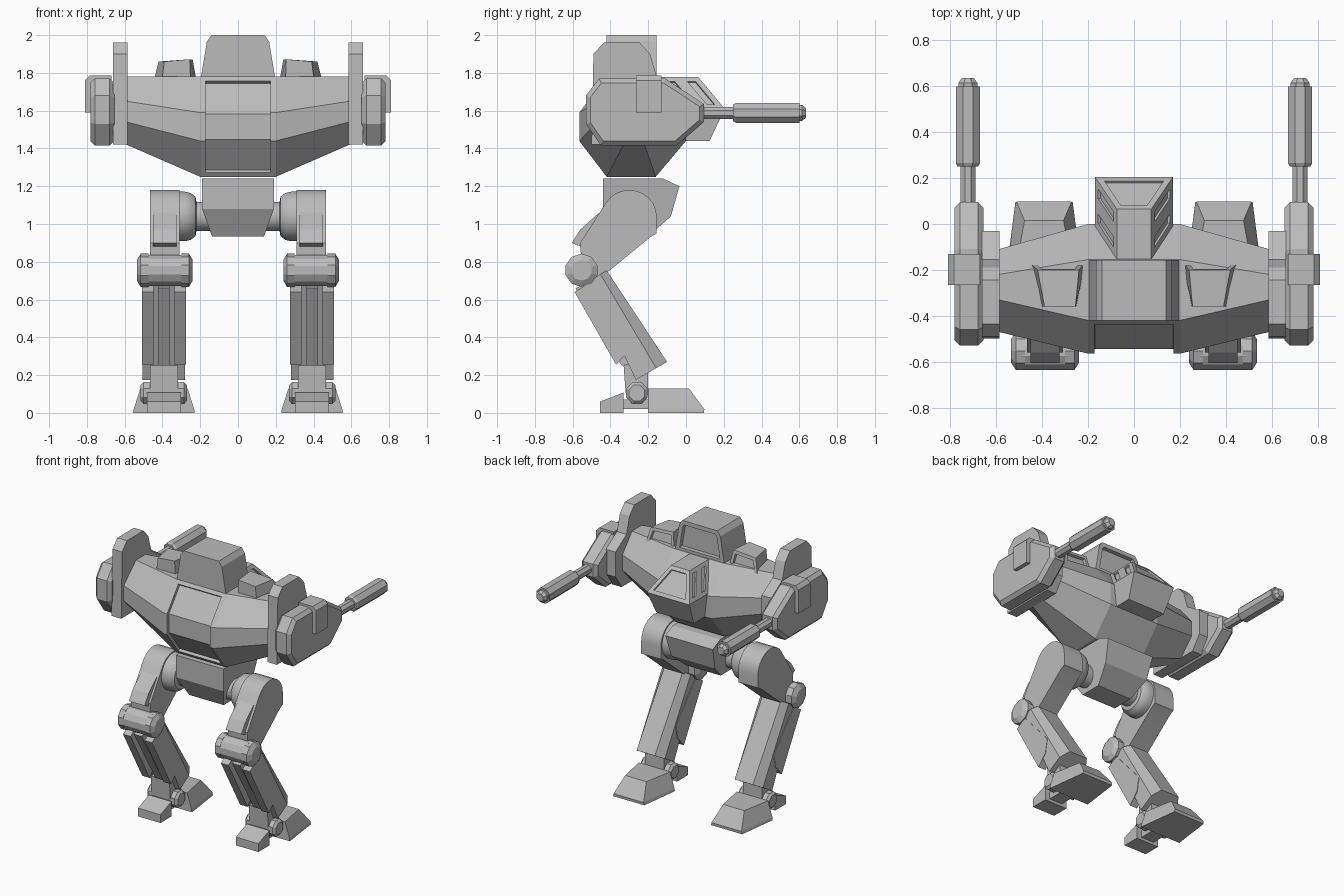
import bpy, bmesh, math
from mathutils import Vector

if "Cube" in bpy.data.objects:
    bpy.data.objects.remove(bpy.data.objects["Cube"])

GREY = (0.5, 0.5, 0.5, 1)
metal = bpy.data.materials.new("plain grey metal")
metal.use_nodes = True
metal.diffuse_color = GREY
metal.node_tree.nodes["Principled BSDF"].inputs["Base Color"].default_value = GREY


def loft(name, rings, mirror=False, bevel=0, smooth=False, detail=None):
    """Skin a list of equal-length rings and cap both ends."""
    bm = bmesh.new()
    loops = [[bm.verts.new(p) for p in ring] for ring in rings]
    n = len(loops[0])
    for a, b in zip(loops, loops[1:]):
        for i in range(n):
            bm.faces.new((a[i], a[(i + 1) % n], b[(i + 1) % n], b[i]))
    bm.faces.new(loops[0])
    bm.faces.new(loops[-1])
    bmesh.ops.recalc_face_normals(bm, faces=bm.faces[:])
    if bevel:
        rim = [e for f in bm.faces if abs(f.normal.x) > 0.99 for e in f.edges]
        bmesh.ops.bevel(bm, geom=list(set(rim)), offset=bevel, segments=1, affect='EDGES')
    if detail:
        bm.normal_update()
        detail(bm)
    mesh = bpy.data.meshes.new(name)
    bm.to_mesh(mesh)
    bm.free()
    mesh.materials.append(metal)
    obj = bpy.data.objects.new(name, mesh)
    bpy.context.collection.objects.link(obj)
    if mirror:
        obj.modifiers.new("other_side", 'MIRROR').use_mirror_merge = False
    if smooth:
        bpy.ops.object.select_all(action='DESELECT')
        obj.select_set(True)
        bpy.context.view_layer.objects.active = obj
        bpy.ops.object.shade_smooth_by_angle(angle=math.radians(35))
    return obj


def prism(name, outline, x0, x1, mirror=True, **kw):
    """Side outline of (y, z) points pushed out from x0 to x1."""
    return loft(name, [[(x, y, z) for y, z in outline] for x in (x0, x1)], mirror, **kw)


def lathe(name, axis, centre, steps, n=8, **kw):
    """Turned part along x or y; steps are (position, radius)."""
    rings = []
    for t, r in steps:
        ring = []
        for i in range(n):
            a = (i + 0.5) * math.tau / n
            u, v = r * math.cos(a), r * math.sin(a)
            ring.append((t, centre[0] + u, centre[1] + v) if axis == 'x'
                        else (centre[0] + u, t, centre[1] + v))
        rings.append(ring)
    return loft(name, rings, True, **kw)


def recess(rule, thickness, depth, region=False):
    """Sink an inset panel into the faces chosen by a rule."""
    def run(bm):
        faces = [f for f in bm.faces if rule(f)]
        if region:
            bmesh.ops.inset_region(bm, faces=faces, thickness=thickness, use_even_offset=True)
            bmesh.ops.translate(bm, verts=list({v for f in faces for v in f.verts}),
                                vec=(0, 0, 0))
            bmesh.ops.inset_region(bm, faces=faces, thickness=0.001, depth=depth,
                                   use_even_offset=True)
        else:
            bmesh.ops.inset_individual(bm, faces=faces, thickness=thickness, use_even_offset=True)
            bmesh.ops.inset_individual(bm, faces=faces, thickness=0.001, depth=depth)
    return run


# Hull: octagonal section, tapering towards both ends
wide = [(-.42, 1.78), (-.565, 1.59), (-.565, 1.44), (-.42, 1.25),
        (-.16, 1.25), (0, 1.44), (0, 1.6), (-.155, 1.78)]
slim = [(-.33, 1.78), (-.47, 1.65), (-.47, 1.54), (-.33, 1.42),
        (-.22, 1.42), (-.11, 1.54), (-.11, 1.65), (-.22, 1.78)]
stations = [(-.59, slim), (-.2, wide), (.2, wide), (.59, slim)]
loft("hull", [[(x, y, z) for y, z in sec] for x, sec in stations],
     detail=recess(lambda f: f.normal.y < -.3 and abs(f.calc_center_median().x) < .1,
                   .028, -.02, True))

# Tall central housing on the hull
arch = [(-.197, 1.77), (-.165, 1.965), (-.14, 2), (.14, 2), (.165, 1.965), (.197, 1.77)]
loft("roof_housing", [[(x, y, z) for x, z in arch] for y in (-.42, -.157)],
     detail=recess(lambda f: f.normal.y > .9, .03, -.03))

# Side vents
loft("roof_vent", [[(.25, -.36, 1.7), (.41, -.36, 1.7), (.46, -.165, 1.7), (.21, -.165, 1.7)],
                   [(.255, -.36, 1.872), (.39, -.36, 1.86), (.42, -.2, 1.86), (.24, -.2, 1.872)]],
     True, detail=recess(lambda f: f.normal.y > .8, .022, -.02))


# Cockpit with sunken windows
def cabin_ring(w, back, front, z):
    mid = (back + front) / 2
    return [(-w, back, z), (w, back, z), (w, mid, z), (w, front, z), (-w, front, z), (-w, mid, z)]


loft("cockpit", [cabin_ring(.075, -.157, .065, 1.778), cabin_ring(.17, -.01, .205, 1.61),
                 cabin_ring(.15, -.03, .125, 1.44)],
     detail=recess(lambda f: .2 < f.normal.z < .95 and f.normal.y > -.3, .027, -.012))

# Shoulder plates
prism("shoulder_plate", [(-.5, 1.42), (-.49, 1.9), (-.435, 1.96), (-.245, 1.96), (-.19, 1.9),
                         (-.155, 1.78), (-.03, 1.7), (-.03, 1.52), (-.1, 1.42)], .585, .662)

# Gun pods, brackets and barrels
prism("gun_pod", [(-.46, 1.77), (-.53, 1.68), (-.53, 1.53), (-.45, 1.415), (-.05, 1.415),
                  (.095, 1.54), (.095, 1.635), (-.11, 1.77)], .655, .782, bevel=.024)
bracket = [(.67, 1.59), (.67, 1.785), (.785, 1.785), (.81, 1.76), (.81, 1.59)]
loft("pod_bracket", [[(x, y, z) for x, z in bracket] for y in (-.265, -.13)], True)
GUN = (.724, 1.588)
lathe("barrel_sleeve", 'y', GUN, [(.08, .035), (.27, .035)])
lathe("barrel", 'y', GUN, [(.25, .048), (.265, .057), (.6, .057)])
lathe("muzzle", 'y', GUN, [(.59, .045), (.615, .045), (.636, .028)])

# Pelvis
pelvis = [(-.44, 1.24), (-.12, 1.24), (-.035, 1.2), (-.08, 1.04), (-.2, .935),
          (-.36, .935), (-.44, 1.08)]
loft("pelvis", [[(s * (.19 - max(0, 1.08 - z) * .36), y, z) for y, z in pelvis] for s in (-1, 1)])

# Hips
HIP = (-.3, 1.04)
lathe("hip_joint", 'x', HIP, [(.12, .078), (.22, .078), (.225, .105), (.25, .125),
                              (.28, .132), (.32, .132)], 24, smooth=True)

# Thighs: rounded top running down and back to the knee
dome = [(HIP[0] + .145 * math.cos(math.radians(a)), HIP[1] + .14 * math.sin(math.radians(a)))
        for a in range(0, 151, 15)]
prism("thigh", [(-.155, .95), *dome, (-.56, .9), (-.55, .72), (-.47, .7), (-.19, .93)],
      .31, .467, smooth=True)
prism("thigh_guard", [(-.56, .97), (-.46, 1.06), (-.43, .95), (-.53, .87), (-.605, .9)],
      .325, .45)

# Knees
KNEE = (-.553, .755)
lathe("knee_joint", 'x', KNEE, [(.285, .085), (.49, .085)], 12)
lathe("knee_outer_cap", 'x', KNEE, [(.475, .088), (.515, .088), (.535, .055)], 10)
lathe("knee_inner_cap", 'x', KNEE, [(.24, .055), (.26, .088), (.3, .088)], 10)


# Shins: chamfered sloping box with ribbed calf
def shin_ring(front, back):
    edge = Vector(front).lerp(Vector(back), .35)
    return [(.32, *front), (.465, *front), (.505, *edge), (.505, *back), (.28, *back), (.28, *edge)]


loft("shin", [shin_ring((-.42, .755), (-.515, .695)), shin_ring((-.1, .27), (-.265, .175))], True)
calf = [(-.59, .64), (-.51, .69), (-.28, .43), (-.3, .33), (-.37, .255)]
prism("calf_outer_rail", calf, .448, .508)
prism("calf_inner_rail", calf, .276, .336)
prism("calf_rib", [(-.585, .66), (-.51, .69), (-.27, .26), (-.34, .25)], .362, .424)

# Ankles
ANKLE = (-.26, .105)
prism("ankle_strut", [(-.33, .25), (-.2, .25), (-.2, .1), (-.23, .05), (-.29, .05), (-.32, .11)],
      .318, .467)
lathe("ankle_joint", 'x', ANKLE, [(.27, .045), (.285, .062), (.5, .062), (.515, .045)])


# Feet
def foot_ring(z, back_half, front_half, back, front):
    c = .392
    return [(c - back_half, back, z), (c + back_half, back, z),
            (c + front_half, front, z), (c - front_half, front, z)]


loft("toe", [foot_ring(0, .163, .125, -.2, .095), foot_ring(.02, .16, .12, -.2, .097),
             foot_ring(.13, .125, .085, -.2, .015)], True)
prism("heel", [(-.455, 0), (-.455, .06), (-.33, .108), (-.33, 0)], .302, .482)
prism("sole_link", [(-.34, .02), (-.34, .07), (-.19, .07), (-.19, .02)], .34, .445)
